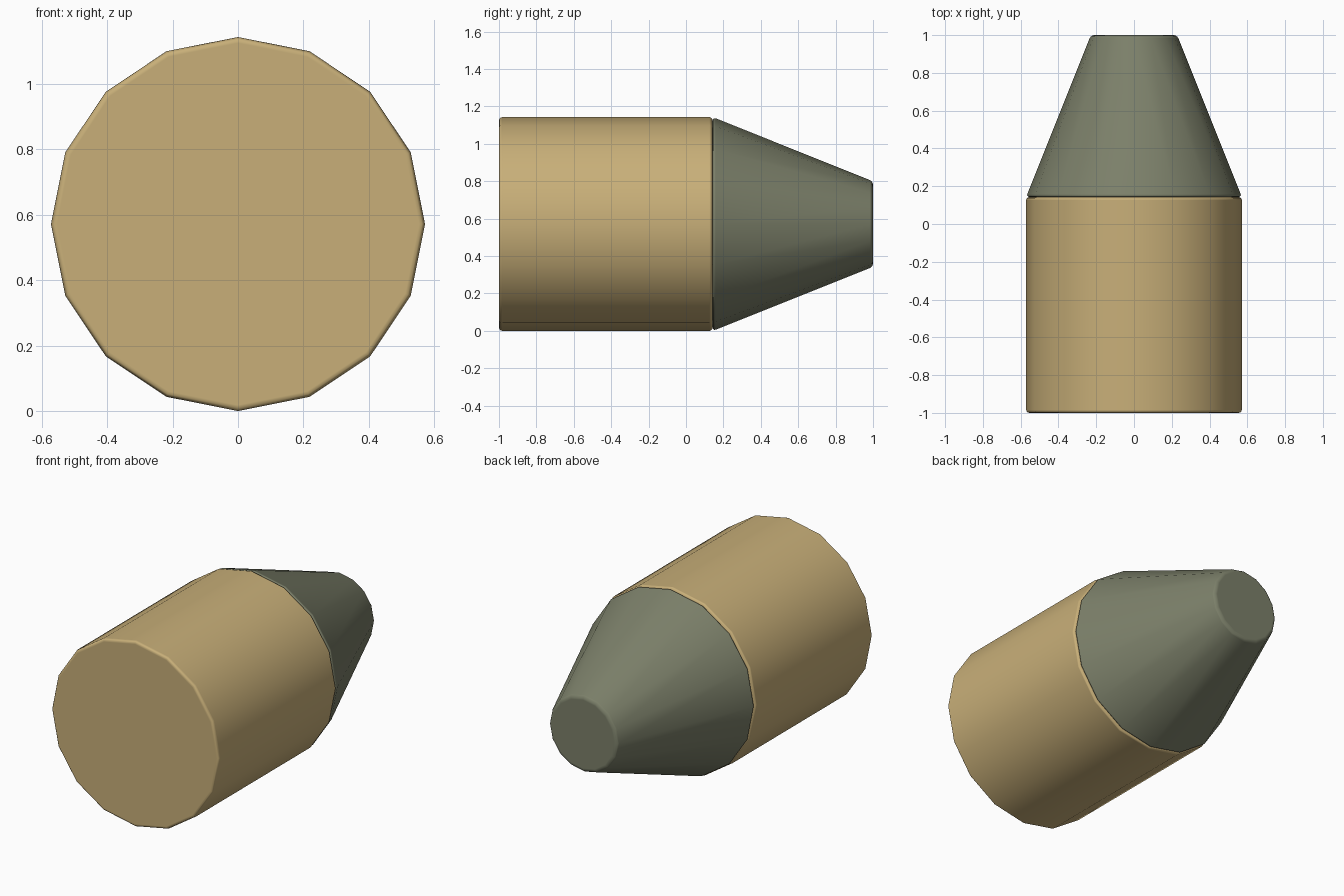
import bpy, math
from mathutils import Matrix

if "Cube" in bpy.data.objects:
    bpy.data.objects.remove(bpy.data.objects["Cube"])

R = 0.5714   # casing radius
JOIN = 0.143  # where casing meets nose


def material(name, rgb):
    m = bpy.data.materials.new(name)
    m.diffuse_color = (*rgb, 1)
    m.use_nodes = True
    m.node_tree.nodes["Principled BSDF"].inputs["Base Color"].default_value = m.diffuse_color
    return m


def round_part(name, y0, y1, r0, r1, mat):
    """16-sided bevelled frustum along +y, with a vertex at the top."""
    bpy.ops.mesh.primitive_cone_add(vertices=16, radius1=r0, radius2=r1, depth=y1 - y0)
    ob = bpy.context.object
    ob.name = name
    ob.data.transform(Matrix.Translation((0, (y0 + y1) / 2, R)) @ Matrix.Rotation(-math.pi / 2, 4, 'X'))
    ob.data.materials.append(mat)
    bpy.ops.object.shade_smooth()
    b = ob.modifiers.new("rounded_rims", 'BEVEL')
    b.width = 0.018
    b.segments = 3
    b.limit_method = 'ANGLE'
    b.angle_limit = math.radians(35)
    b.harden_normals = True
    return ob


tan = material("tan_brass", (0.58, 0.43, 0.19))
green = material("grey_green", (0.2, 0.215, 0.143))

# Casing and tapered nose
round_part("casing", -1, JOIN, R, R, tan)
round_part("nose", JOIN, 1, R, R * 0.4, green)
